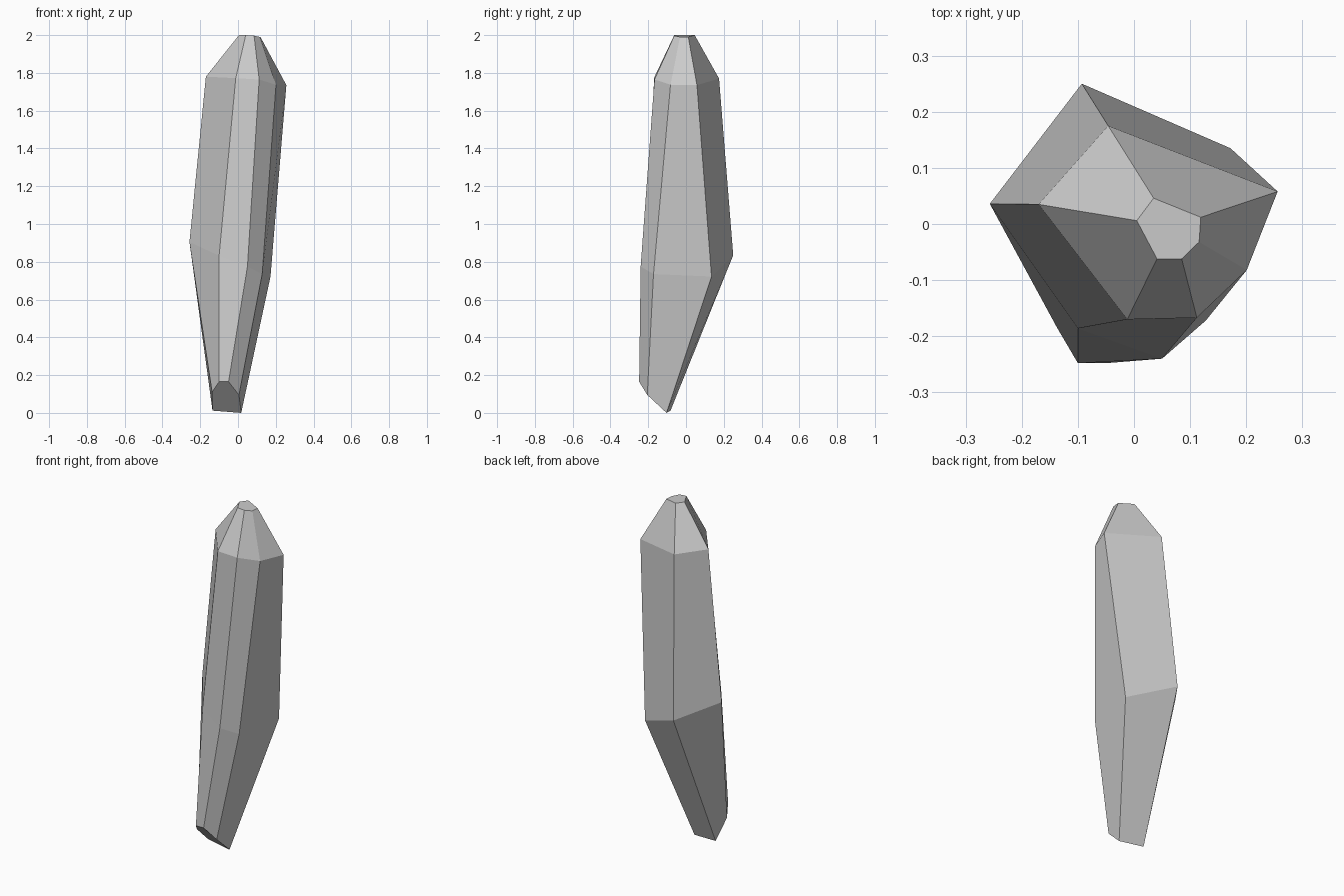
import bpy

# Six-sided cross-sections of the crystal, bottom to top, same corner order
rings = [
    # slanted base cut
    [(-0.137, -0.185, 0.11), (-0.10, -0.248, 0.165), (-0.05, -0.248, 0.165),
     (0.005, -0.205, 0.095), (0.017, -0.103, 0.0), (-0.135, -0.082, 0.012)],
    # belly
    [(-0.257, 0.036, 0.905), (-0.10, -0.186, 0.832), (0.05, -0.24, 0.775),
     (0.128, -0.172, 0.735), (0.172, 0.135, 0.722), (-0.093, 0.25, 0.835)],
    # shoulder
    [(-0.17, 0.035, 1.78), (-0.012, -0.17, 1.772), (0.112, -0.167, 1.765),
     (0.201, -0.082, 1.737), (0.256, 0.058, 1.735), (-0.046, 0.175, 1.77)],
    # tip cut
    [(0.005, 0.006, 2.0), (0.041, -0.062, 2.0), (0.085, -0.062, 1.997),
     (0.116, -0.032, 1.99), (0.119, 0.012, 1.99), (0.035, 0.046, 2.0)],
]


def loft(name, sections):
    """Skin matching cross-sections and cap both ends."""
    n = len(sections[0])
    verts = [p for ring in sections for p in ring]
    faces = [tuple(reversed(range(n))),
             tuple(range(len(verts) - n, len(verts)))]
    for r in range(len(sections) - 1):
        for i in range(n):
            a, b = r * n + i, r * n + (i + 1) % n
            faces.append((a, b, b + n, a + n))
    mesh = bpy.data.meshes.new(name)
    mesh.from_pydata(verts, [], faces)
    mesh.update()
    obj = bpy.data.objects.new(name, mesh)
    bpy.context.collection.objects.link(obj)
    return obj


# Single faceted crystal shard
loft("crystal_shard", rings)
